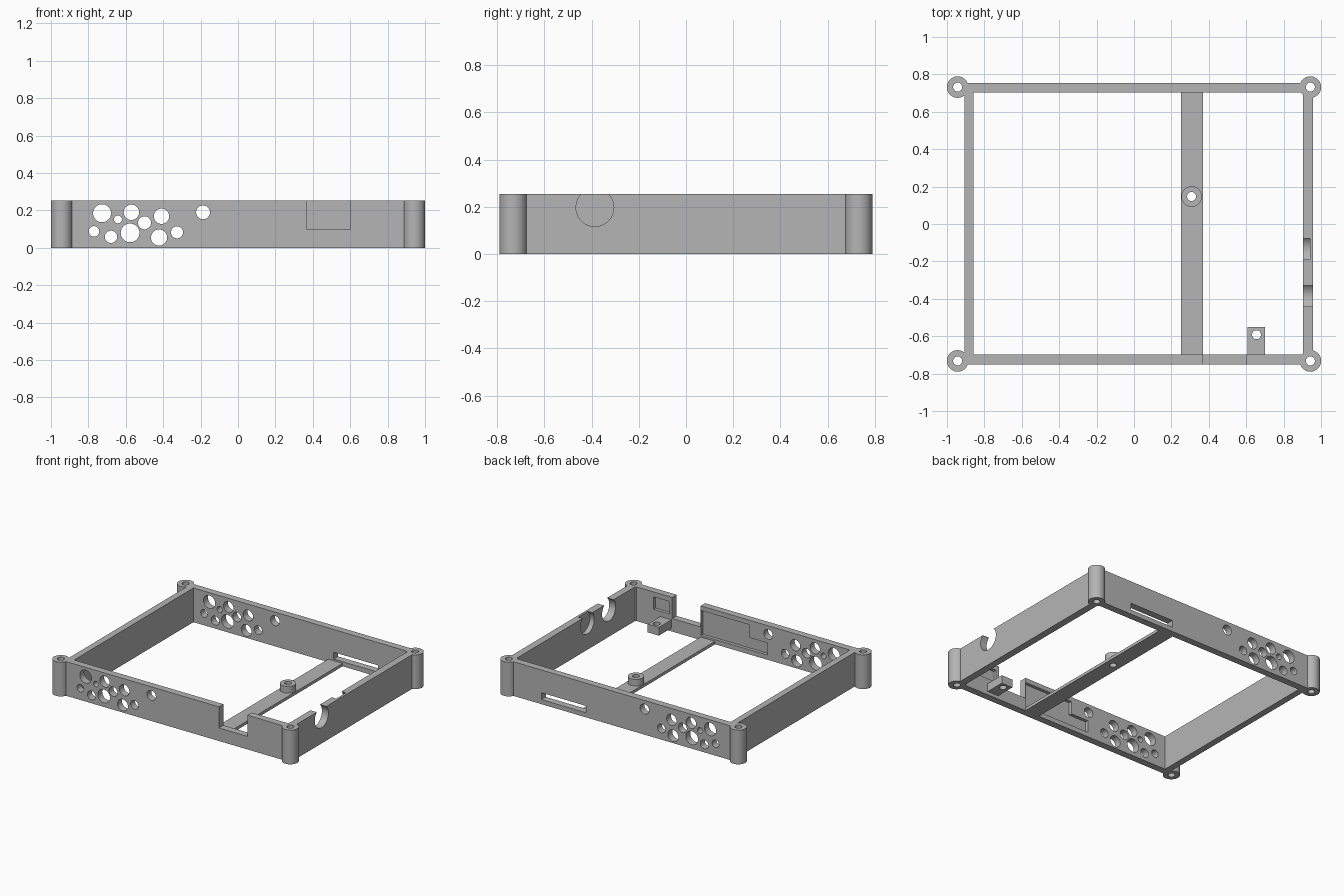
import bpy
import bmesh
import math
from mathutils import Matrix, Vector

if "Cube" in bpy.data.objects:
    bpy.data.objects.remove(bpy.data.objects["Cube"])

grey = bpy.data.materials.new("plain grey")
grey.use_nodes = True
GREY = (0.46, 0.46, 0.46, 1)
grey.diffuse_color = GREY
grey.node_tree.nodes["Principled BSDF"].inputs["Base Color"].default_value = GREY

HEIGHT = 0.254
POST_X, POST_Y, POST_R, BORE = 0.943, 0.732, 0.0575, 0.024
OUT, INN = 0.75, 0.698      # outer and inner faces of the front and back walls


def make(name, bm):
    mesh = bpy.data.meshes.new(name)
    bm.to_mesh(mesh)
    bm.free()
    mesh.materials.append(grey)
    obj = bpy.data.objects.new(name, mesh)
    bpy.context.collection.objects.link(obj)
    return obj


def box(name, x, y, z):
    bm = bmesh.new()
    bmesh.ops.create_cube(bm, size=1)
    lo, hi = Vector((x[0], y[0], z[0])), Vector((x[1], y[1], z[1]))
    bmesh.ops.scale(bm, vec=hi - lo, verts=bm.verts)
    bmesh.ops.translate(bm, vec=(lo + hi) / 2, verts=bm.verts)
    return make(name, bm)


def rod(name, centre, radius, length, axis="Z", sides=48):
    bm = bmesh.new()
    bmesh.ops.create_cone(bm, cap_ends=True, segments=sides, radius1=radius,
                          radius2=radius, depth=length)
    if axis != "Z":
        turn = Matrix.Rotation(math.pi / 2, 3, "X" if axis == "Y" else "Y")
        bmesh.ops.rotate(bm, matrix=turn, verts=bm.verts)
    bmesh.ops.translate(bm, vec=centre, verts=bm.verts)
    return make(name, bm)


def combine(obj, others, operation="DIFFERENCE"):
    """Apply booleans, then delete the helper solids."""
    for other in others:
        mod = obj.modifiers.new("bool", "BOOLEAN")
        mod.operation, mod.solver, mod.object = operation, "EXACT", other
    bpy.context.view_layer.update()
    graph = bpy.context.evaluated_depsgraph_get()
    result = bpy.data.meshes.new_from_object(obj.evaluated_get(graph))
    obj.modifiers.clear()
    obj.data = result
    for other in others:
        bpy.data.objects.remove(other)


# Vent holes (x, z, radius), shared by the front and back walls
VENTS = [(-0.727, 0.185, 0.048), (-0.57, 0.19, 0.041), (-0.642, 0.152, 0.021),
         (-0.5, 0.134, 0.035), (-0.409, 0.169, 0.041), (-0.77, 0.088, 0.028),
         (-0.679, 0.059, 0.033), (-0.577, 0.08, 0.05), (-0.422, 0.055, 0.043),
         (-0.326, 0.083, 0.032), (-0.187, 0.19, 0.037)]


def vents(y):
    return [rod("cutter", (x, y, z), r, 0.2, "Y") for x, z, r in VENTS]


# Front wall: vents, open notch and shallow recesses on its inner face
pocket = (-0.722, -0.6)
front = box("front_wall", (-0.906, 0.906), (-OUT, -INN), (0, HEIGHT))
combine(front, vents(-OUT) + [
    box("cutter", (0.368, 0.602), (-0.9, -0.6), (0.097, 0.4)),
    box("cutter", (-0.035, 0.366), pocket, (0.1, 0.22)),
    box("cutter", (-0.18, 0.366), pocket, (0.035, 0.125)),
    box("cutter", (0.626, 0.757), pocket, (0.125, 0.217))])

# Back wall: vents and a card slot
back = box("back_wall", (-0.906, 0.906), (INN + 0.004, OUT + 0.004), (0, HEIGHT))
combine(back, vents(OUT) + [
    box("cutter", (0.295, 0.66), (0.6, 0.9), (0.034, 0.085))])

# Side walls: the +x one has a round open notch and a blind inner one
box("right_wall", (-0.906, -0.858), (-INN, INN + 0.004), (0, HEIGHT))
side = box("left_wall", (0.904, 0.957), (-0.702, 0.703), (0, HEIGHT))
combine(side, [
    rod("cutter", (0.93, -0.386, 0.197), 0.08, 0.2, "X", 64),
    rod("cutter", (0.84, -0.134, 0.197), 0.08, 0.2, "X", 64)])

# Corner screw posts
for sx, x_name in ((-1, "right"), (1, "left")):
    for sy, y_name in ((-1, "front"), (1, "back")):
        at = (sx * POST_X, sy * POST_Y, HEIGHT / 2)
        post = rod(y_name + "_" + x_name + "_post", at, POST_R, HEIGHT, sides=64)
        combine(post, [rod("cutter", at, BORE, 1)])

# Cross bar with a screw standoff
bar = box("cross_bar", (0.25, 0.368), (-INN, INN + 0.004), (0, 0.022))
combine(bar, [rod("standoff", (0.308, 0.147, 0.04), 0.055, 0.064)], "UNION")
combine(bar, [rod("cutter", (0.308, 0.147, 0), BORE, 1)])

# Small screw tab on the front wall
tab = box("screw_tab", (0.608, 0.7), (-INN - 0.005, -0.55), (0.025, 0.086))
combine(tab, [rod("cutter", (0.655, -0.592, 0), BORE, 1)])

# Smooth round surfaces, sharp edges kept
bpy.ops.object.select_all(action="DESELECT")
for obj in bpy.context.collection.objects:
    if obj.type == "MESH":
        obj.select_set(True)
        bpy.context.view_layer.objects.active = obj
bpy.ops.object.shade_smooth_by_angle(angle=math.radians(30))
